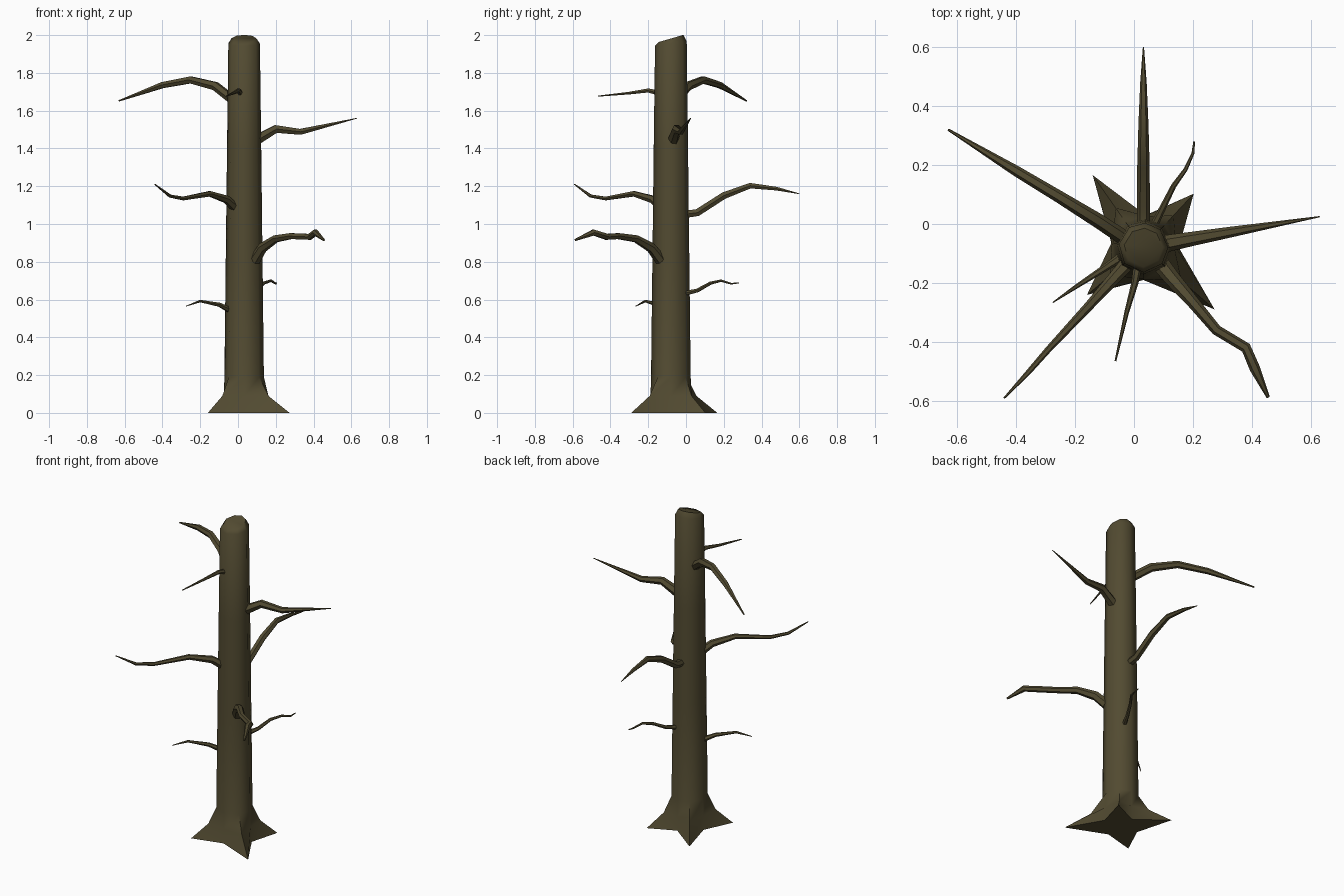
import bpy, bmesh, math
from mathutils import Vector

cube = bpy.data.objects.get("Cube")
if cube:
    bpy.data.objects.remove(cube)

bark = bpy.data.materials.new("dark_olive_bark")
bark.use_nodes = True
bark.diffuse_color = (0.085, 0.07, 0.031, 1)
bsdf = bark.node_tree.nodes["Principled BSDF"]
bsdf.inputs["Base Color"].default_value = bark.diffuse_color
bsdf.inputs["Roughness"].default_value = 0.9

CENTER = Vector((0.032, -0.08, 0))


def skin(name, rings, angle):
    """Bridge a list of equal rings of points and close both ends."""
    bm = bmesh.new()
    loops = [[bm.verts.new(p) for p in ring] for ring in rings]
    n = len(loops[0])
    for a, b in zip(loops, loops[1:]):
        for i in range(n):
            j = (i + 1) % n
            bm.faces.new((a[i], a[j], b[j], b[i]))
    bm.faces.new(loops[0][::-1])
    bm.faces.new(loops[-1])
    bmesh.ops.recalc_face_normals(bm, faces=bm.faces)
    mesh = bpy.data.meshes.new(name)
    bm.to_mesh(mesh)
    bm.free()
    mesh.materials.append(bark)
    obj = bpy.data.objects.new(name, mesh)
    bpy.context.collection.objects.link(obj)
    bpy.ops.object.select_all(action='DESELECT')
    obj.select_set(True)
    bpy.context.view_layer.objects.active = obj
    bpy.ops.object.shade_smooth_by_angle(angle=math.radians(angle))
    return obj


# Trunk: eight sides, with every second corner running out into a root
ROOT_ANGLES = (47, 86, 125, 172, 220, 270, 319, 360)
ROOT_REACH = (0.25, 0.11, 0.30, 0.11, 0.25, 0.11, 0.32, 0.12)


def trunk_ring(z, radius, flare=0.0, slant=0.0):
    ring = []
    for deg, reach in zip(ROOT_ANGLES, ROOT_REACH):
        a = math.radians(deg)
        r = radius + (reach - radius) * flare
        ring.append(CENTER + Vector((r * math.cos(a), r * math.sin(a),
                                     z + slant * math.sin(a))))
    return ring


skin("trunk", [
    trunk_ring(0, 0.11, 1),
    trunk_ring(0.09, 0.107, 0.3),
    trunk_ring(0.19, 0.105),
    trunk_ring(0.8, 0.098),
    trunk_ring(1.4, 0.091),
    trunk_ring(1.955, 0.084, 0, 0.012),
    trunk_ring(1.982, 0.066, 0, 0.019),
], 50)


# Branches: tapering six-sided tubes along bent paths of (x, y, z, radius)
def branch(name, path, sides=6):
    pts = [Vector(p[:3]) for p in path]
    rings = []
    for i, p in enumerate(pts):
        along = (pts[min(i + 1, len(pts) - 1)] - pts[max(i - 1, 0)]).normalized()
        side = along.cross(Vector((0, 0, 1))).normalized()
        up = side.cross(along)
        ring = []
        for k in range(sides):
            a = math.tau * k / sides
            ring.append(p + path[i][3] * (side * math.cos(a) + up * math.sin(a)))
        rings.append(ring)
    skin(name, rings, 50)


branch("upper_back_right_branch", [
    (-0.03, -0.05, 1.66, .026), (-0.12, 0.01, 1.73, .025), (-0.25, 0.09, 1.763, .021),
    (-0.4, 0.18, 1.735, .018), (-0.63, 0.32, 1.652, .004)])
branch("upper_left_branch", [
    (0.09, -0.07, 1.44, .03), (0.2, -0.05, 1.503, .024),
    (0.33, -0.027, 1.488, .018), (0.63, 0.025, 1.56, .002)])
branch("front_right_branch", [
    (-0.01, -0.12, 1.08, .026), (-0.06, -0.175, 1.13, .022), (-0.15, -0.275, 1.16, .016),
    (-0.29, -0.425, 1.135, .011), (-0.36, -0.505, 1.148, .009), (-0.44, -0.59, 1.21, .003)])
branch("front_left_branch", [
    (0.09, -0.135, 0.81, .03), (0.13, -0.185, 0.875, .027), (0.2, -0.265, 0.922, .021),
    (0.28, -0.36, 0.936, .018), (0.38, -0.42, 0.932, .018), (0.41, -0.49, 0.955, .018),
    (0.455, -0.587, 0.915, .006)])
branch("back_branch", [
    (0.032, -0.02, 1.05, .023), (0.032, 0.06, 1.06, .022), (0.032, 0.2, 1.15, .021),
    (0.032, 0.34, 1.203, .017), (0.032, 0.48, 1.187, .011), (0.032, 0.6, 1.16, .002)])
branch("front_twig", [
    (0.015, -0.13, 1.69, .016), (0.003, -0.2, 1.707, .012),
    (-0.025, -0.3, 1.693, .008), (-0.063, -0.465, 1.677, .003)])
branch("low_right_twig", [
    (-0.04, -0.11, 0.543, .016), (-0.1, -0.15, 0.573, .012),
    (-0.2, -0.215, 0.592, .007), (-0.275, -0.266, 0.565, .002)])
branch("low_back_twig", [
    (0.065, -0.01, 0.632, .014), (0.1, 0.06, 0.648, .011), (0.135, 0.13, 0.687, .009),
    (0.175, 0.185, 0.7, .007), (0.2, 0.24, 0.684, .005), (0.204, 0.28, 0.688, .003)])
